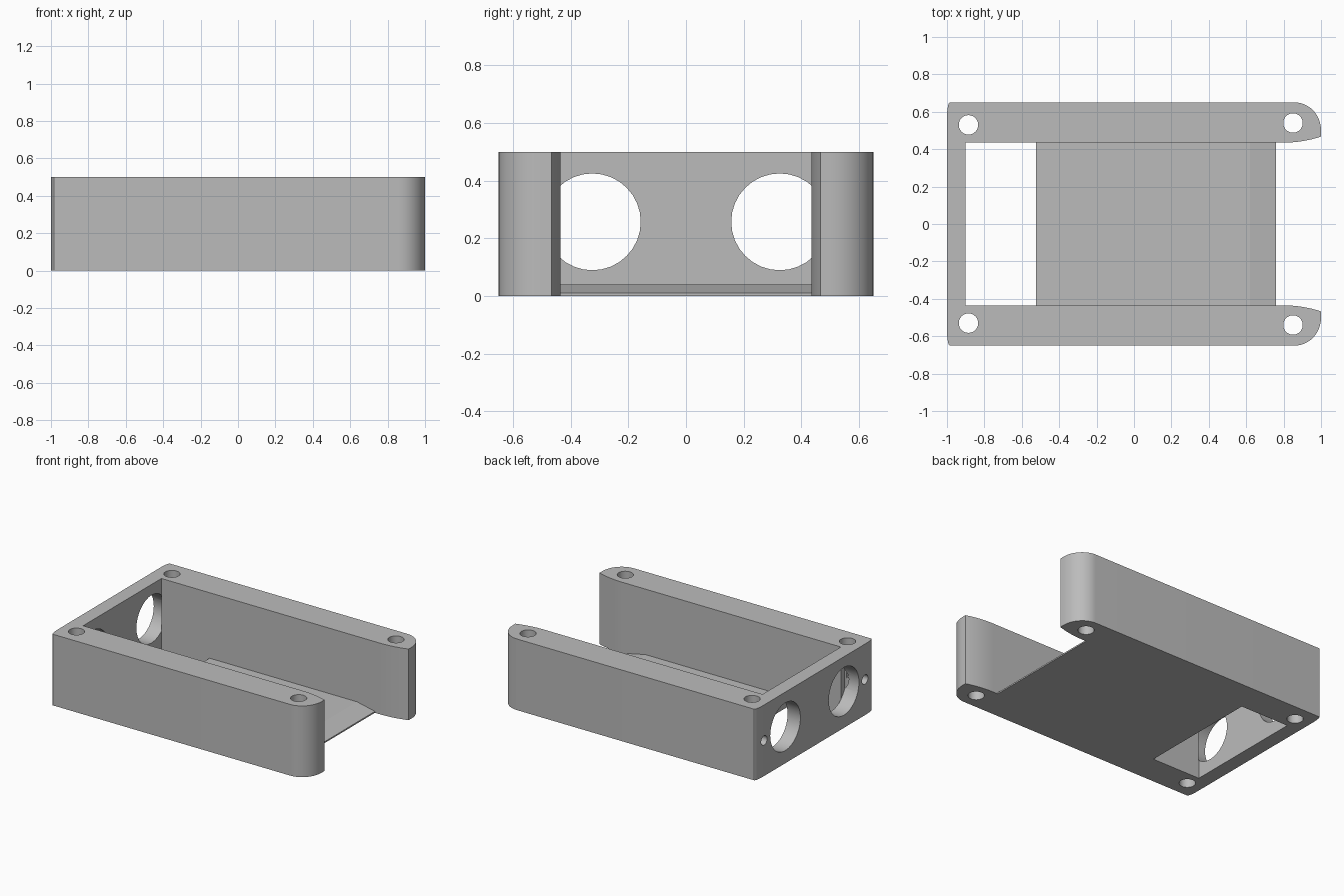
import bpy, bmesh, math
from mathutils import Matrix, Vector

if "Cube" in bpy.data.objects:
    bpy.data.objects.remove(bpy.data.objects["Cube"], do_unlink=True)

HEIGHT, OUT, INN = 0.5, 0.65, 0.435

grey = bpy.data.materials.new("plain grey")
grey.use_nodes = True
colour = (0.5, 0.5, 0.5, 1)
grey.diffuse_color = colour
grey.node_tree.nodes["Principled BSDF"].inputs["Base Color"].default_value = colour


def prism(name, points, direction):
    """Extrude a closed 3D outline along a direction."""
    bm = bmesh.new()
    face = bm.faces.new([bm.verts.new(p) for p in points])
    ext = bmesh.ops.extrude_face_region(bm, geom=[face])
    moved = [v for v in ext["geom"] if isinstance(v, bmesh.types.BMVert)]
    bmesh.ops.translate(bm, vec=Vector(direction), verts=moved)
    bmesh.ops.recalc_face_normals(bm, faces=bm.faces)
    mesh = bpy.data.meshes.new(name)
    bm.to_mesh(mesh)
    bm.free()
    obj = bpy.data.objects.new(name, mesh)
    bpy.context.collection.objects.link(obj)
    mesh.materials.append(grey)
    return obj


def drill(target, centre, radius, depth, axis="Z", sides=32):
    """Cut a round hole centred on a point."""
    bm = bmesh.new()
    bmesh.ops.create_cone(bm, cap_ends=True, segments=sides, radius1=radius,
                          radius2=radius, depth=depth)
    if axis == "X":
        bm.transform(Matrix.Rotation(math.pi / 2, 4, "Y"))
    bm.transform(Matrix.Translation(centre))
    mesh = bpy.data.meshes.new("hole_cutter")
    bm.to_mesh(mesh)
    bm.free()
    mesh.materials.append(grey)
    cutter = bpy.data.objects.new("hole_cutter", mesh)
    bpy.context.collection.objects.link(cutter)
    mod = target.modifiers.new("hole", "BOOLEAN")
    mod.operation, mod.solver, mod.object = "DIFFERENCE", "EXACT", cutter
    bpy.context.view_layer.objects.active = target
    bpy.ops.object.modifier_apply(modifier=mod.name)
    bpy.data.objects.remove(cutter, do_unlink=True)


# Half outline of the U-shaped frame, from the inner back to the outer back
half = [(-0.9, INN), (0.8, INN)]
for i in range(1, 9):                      # gentle flare inside the arm tip
    t = i / 8
    half.append((0.8 + 0.2 * t, INN + 0.032 * t ** 2))
for i in range(13):                        # rounded outer arm tip
    a = math.pi / 2 * i / 12
    half.append((0.86 + 0.14 * math.cos(a), 0.5 + 0.15 * math.sin(a)))
for i in range(6):                         # slightly eased back corner
    a = math.pi / 2 * i / 5
    half.append((-0.985 - 0.015 * math.sin(a), 0.57 + 0.08 * math.cos(a)))
outline = half + [(x, -y) for x, y in reversed(half)]
frame = prism("side_and_back_frame", [(x, y, 0) for x, y in outline], (0, 0, HEIGHT))

# Screw holes, large back openings and small back holes
for s in (-1, 1):
    drill(frame, (-0.885, s * 0.53, 0.25), 0.052, 1)
    drill(frame, (0.85, s * 0.54, 0.25), 0.052, 1)
    drill(frame, (-1.0, s * 0.325, 0.257), 0.168, 0.202, "X")
    drill(frame, (-1.0, s * 0.56, 0.25), 0.033, 0.3, "X", 20)

# Floor plate with a ramped open edge
profile = [(-0.525, 0), (0.76, 0), (0.76, 0.01), (0.62, 0.04), (-0.525, 0.04)]
floor = prism("floor_plate", [(x, -INN, z) for x, z in profile], (0, 2 * INN, 0))

bpy.ops.object.select_all(action="DESELECT")
frame.select_set(True)
bpy.context.view_layer.objects.active = frame
bpy.ops.object.shade_smooth_by_angle(angle=math.radians(25))
